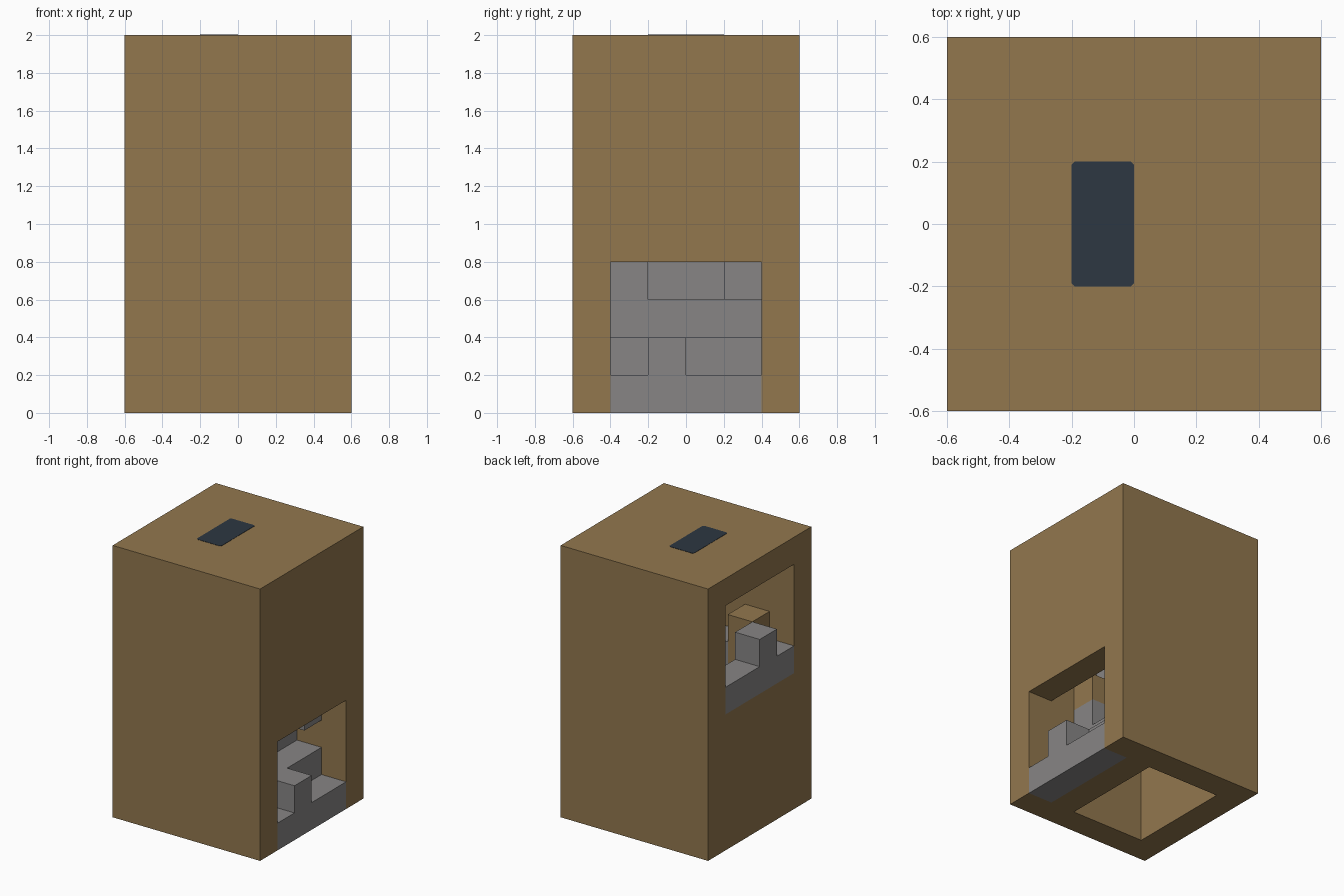
import bpy
import bmesh

if "Cube" in bpy.data.objects:
    bpy.data.objects.remove(bpy.data.objects["Cube"], do_unlink=True)


def material(name, rgb):
    mat = bpy.data.materials.new(name)
    mat.use_nodes = True
    colour = (*rgb, 1.0)
    mat.diffuse_color = colour
    mat.node_tree.nodes["Principled BSDF"].inputs["Base Color"].default_value = colour
    return mat


brown = material("warm brown", (0.288, 0.185, 0.076))
grey = material("stone grey", (0.242, 0.235, 0.235))
navy = material("dark slate blue", (0.026, 0.038, 0.054))


def box(name, x, y, z, mat=None, corner=0.0):
    """Box between (min, max) pairs; corner chamfers the upright edges."""
    bm = bmesh.new()
    bmesh.ops.create_cube(bm, size=1.0)
    for v in bm.verts:
        for axis, (low, high) in enumerate((x, y, z)):
            v.co[axis] = high if v.co[axis] > 0 else low
    if corner:
        upright = [e for e in bm.edges
                   if abs(e.verts[0].co.z - e.verts[1].co.z) > 0.0001]
        bmesh.ops.bevel(bm, geom=upright, offset=corner, segments=1, affect="EDGES")
    mesh = bpy.data.meshes.new(name)
    bm.to_mesh(mesh)
    bm.free()
    obj = bpy.data.objects.new(name, mesh)
    bpy.context.collection.objects.link(obj)
    if mat:
        mesh.materials.append(mat)
    return obj


def cut(target, x, y, z):
    """Remove a box-shaped space from the target."""
    cutter = box("cutter", x, y, z)
    cutter.hide_render = True
    mod = target.modifiers.new("cut", "BOOLEAN")
    mod.operation = "DIFFERENCE"
    mod.solver = "EXACT"
    mod.object = cutter
    bpy.context.view_layer.objects.active = target
    bpy.ops.object.modifier_apply(modifier=mod.name)
    bpy.data.objects.remove(cutter, do_unlink=True)


INSIDE = (-0.4, 0.4)

# Hollow tower: room, floor opening, low doorway and high doorway
tower = box("tower_walls", (-0.6, 0.6), (-0.6, 0.6), (0, 2), brown)
cut(tower, INSIDE, INSIDE, (0.2, 1.8))
cut(tower, (-0.4, 0.2), INSIDE, (-0.1, 0.3))
cut(tower, (0.3, 0.7), INSIDE, (0.2, 0.8))
cut(tower, (0.4, 0.7), INSIDE, (-0.1, 0.3))
cut(tower, (-0.7, -0.3), INSIDE, (1.0, 1.8))

# Door sills, each with a raised block
for level, x, base in (("lower", (0.4, 0.6), 0.0), ("upper", (-0.6, -0.4), 1.0)):
    box(level + "_sill", x, INSIDE, (base, base + 0.2), grey)
    box(level + "_sill_block", x, (-0.2, 0), (base + 0.2, base + 0.4), grey)

# Stairs climbing inward from the low doorway
for i in range(3):
    right = 0.4 - 0.2 * i
    low = 0.2 + 0.2 * i
    box(f"stair_{i + 1}", (right - 0.2, right), INSIDE, (low, low + 0.2), grey)

# Corner blocks and pillars inside
box("hanging_block", (0.2, 0.4), (0.2, 0.4), (0.6, 0.8), grey)
box("pillar_base", (0, 0.2), (-0.4, -0.2), (0.6, 0.8), grey)
box("pillar", (0, 0.2), (-0.4, -0.2), (0.8, 1.0), brown)
box("upper_stair", (-0.2, 0), (-0.4, -0.2), (1.0, 1.2), grey)
box("upper_post", (-0.4, -0.2), (-0.4, -0.2), (1.0, 1.4), brown)

# Dark panel on the roof
box("roof_panel", (-0.2, 0), (-0.2, 0.2), (1.998, 2.002), navy, corner=0.01)
